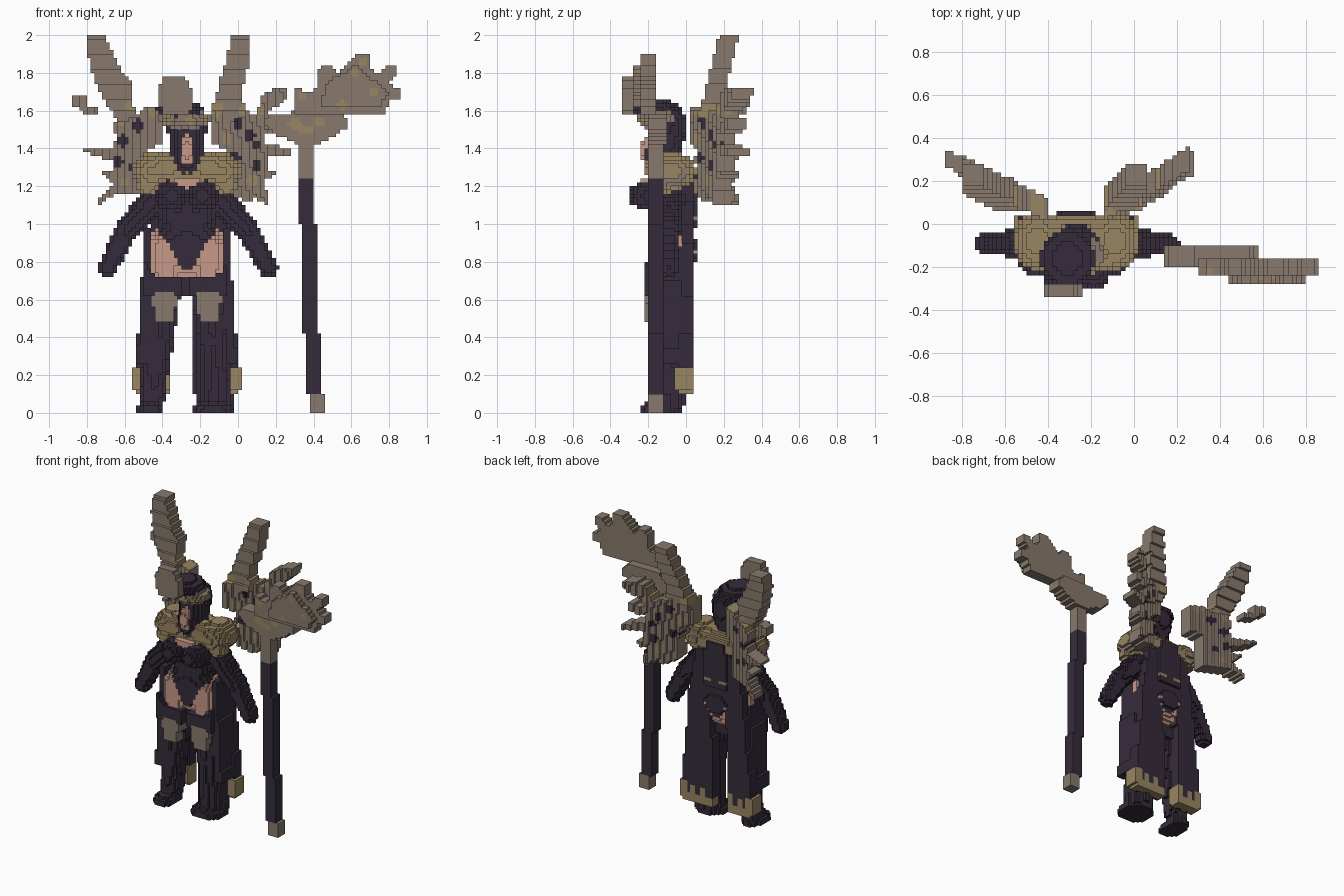
import bpy
import math
from mathutils import Vector

if "Cube" in bpy.data.objects:
    bpy.data.objects.remove(bpy.data.objects["Cube"], do_unlink=True)

V = 0.02      # block size
cells = {}    # (i, j, k) -> (part, colour)


def linear(c):
    return c / 12.92 if c <= 0.04045 else ((c + 0.055) / 1.055) ** 2.4


def material(name, rgb):
    col = [linear(c / 255) for c in rgb] + [1]
    m = bpy.data.materials.new(name)
    m.use_nodes = True
    m.diffuse_color = col
    bsdf = m.node_tree.nodes["Principled BSDF"]
    bsdf.inputs["Base Color"].default_value = col
    bsdf.inputs["Roughness"].default_value = 0.8
    return m


MATS = {
    "dark": material("dark plum cloth", (53, 43, 58)),
    "taupe": material("taupe bone", (135, 121, 109)),
    "gold": material("dull gold", (153, 134, 99)),
    "skin": material("skin", (198, 153, 136)),
}


# --- block stamping helpers ---
def stamp(part, colour, lo, hi, inside, paint=False):
    """Fill blocks whose centre passes the test; paint only recolours."""
    r = [range(math.floor(a / V) - 1, math.ceil(b / V) + 1) for a, b in zip(lo, hi)]
    for i in r[0]:
        for j in r[1]:
            for k in r[2]:
                if k < 0 or not inside((i + .5) * V, (j + .5) * V, (k + .5) * V):
                    continue
                key = (i, j, k)
                if not paint:
                    cells[key] = (part, colour)
                elif key in cells and cells[key][0] == part:
                    cells[key] = (part, colour)


def ball(part, colour, c, r, paint=False):
    stamp(part, colour, [a - b for a, b in zip(c, r)], [a + b for a, b in zip(c, r)],
          lambda *p: sum(((p[n] - c[n]) / r[n]) ** 2 for n in range(3)) <= 1, paint)


def limb(part, colour, a, b, ra, rb):
    a, b = Vector(a), Vector(b)
    d, m = b - a, max(ra, rb)

    def inside(*p):
        q = Vector(p) - a
        t = min(1, max(0, q.dot(d) / d.length_squared))
        return (q - d * t).length <= ra + (rb - ra) * t
    stamp(part, colour, [min(s, t) - m for s, t in zip(a, b)],
          [max(s, t) + m for s, t in zip(a, b)], inside)


def in_poly(x, z, pts):
    hit = False
    for (x1, z1), (x2, z2) in zip(pts, pts[1:] + pts[:1]):
        if (z1 > z) != (z2 > z) and x < x1 + (z - z1) * (x2 - x1) / (z2 - z1):
            hit = not hit
    return hit


def slab(part, colour, pts, y0, y1, shift=lambda x, z: 0, paint=False):
    """Front outline (x, z) given depth y0..y1, moved in y by shift(x, z)."""
    xs, zs = zip(*pts)
    ys = [y + shift(x, z) for y in (y0, y1) for x in (min(xs), max(xs))
          for z in (min(zs), max(zs))]
    stamp(part, colour, (min(xs), min(ys), min(zs)), (max(xs), max(ys), max(zs)),
          lambda x, y, z: y0 <= y - shift(x, z) <= y1 and in_poly(x, z, pts), paint)


def box(part, colour, x0, x1, y0, y1, z0, z1, paint=False):
    slab(part, colour, [(x0, z0), (x1, z0), (x1, z1), (x0, z1)], y0, y1, paint=paint)


# --- wings: slanted spiky lower slabs, tall feathers leaning back ---
def right_plane(x, z):
    return .165 - .50 * (x + .6)


def left_plane(x, z):
    return .135 + .55 * x + .08 * (z - 1.4)


def feather_plane(x, z):
    return .14 + .26 * (z - 1.65)


slab("right_wing", "taupe", [
    (-.65, 1.58), (-.52, 1.58), (-.50, 1.62), (-.39, 1.61), (-.40, 1.42), (-.48, 1.40),
    (-.48, 1.15), (-.58, 1.16), (-.65, 1.16), (-.74, 1.10), (-.75, 1.13), (-.66, 1.21),
    (-.72, 1.27), (-.66, 1.29), (-.66, 1.35), (-.72, 1.35), (-.82, 1.39), (-.81, 1.41),
    (-.66, 1.41), (-.64, 1.46), (-.67, 1.54), (-.62, 1.56)], -.055, .055, right_plane)
slab("right_wing", "taupe", [(-.87, 1.68), (-.82, 1.69), (-.79, 1.63), (-.73, 1.61),
                             (-.74, 1.59), (-.82, 1.59), (-.87, 1.63)],
     -.04, .04, right_plane)
slab("left_wing", "taupe", [
    (.04, 1.60), (.10, 1.58), (.13, 1.68), (.22, 1.73), (.26, 1.71), (.25, 1.66),
    (.17, 1.60), (.14, 1.53), (.24, 1.56), (.24, 1.50), (.15, 1.47), (.14, 1.42),
    (.29, 1.40), (.29, 1.37), (.16, 1.36), (.15, 1.28), (.21, 1.27), (.14, 1.23),
    (.16, 1.14), (.15, 1.10), (.09, 1.14), (.04, 1.11), (-.03, 1.16), (-.06, 1.40),
    (-.13, 1.42), (-.14, 1.60)], -.055, .055, left_plane)
slab("right_feather", "taupe", [
    (-.79, 2.01), (-.71, 2.01), (-.62, 1.82), (-.56, 1.74), (-.57, 1.66), (-.52, 1.56),
    (-.63, 1.54), (-.68, 1.61), (-.76, 1.76), (-.79, 1.88)], -.055, .05, feather_plane)
slab("left_feather", "taupe", [
    (-.03, 2.01), (.05, 2.01), (.07, 1.90), (.04, 1.78), (.02, 1.68), (.05, 1.56),
    (-.12, 1.52), (-.14, 1.60), (-.11, 1.70), (-.06, 1.88)], -.055, .05, feather_plane)
WING_SPOTS = {
    ("right_wing", "dark"): [(-.53, 1.52), (-.61, 1.44), (-.63, 1.33), (-.56, 1.30)],
    ("left_wing", "dark"): [(0, 1.53), (.06, 1.47), (.10, 1.42), (.10, 1.31), (-.02, 1.35)],
    ("right_wing", "gold"): [(-.60, 1.22), (-.45, 1.60), (-.62, 1.55)],
    ("left_wing", "gold"): [(-.11, 1.60), (.07, 1.23), (.12, 1.60), (-.06, 1.45)],
    ("right_feather", "dark"): [(-.54, 1.53)],
    ("left_feather", "dark"): [(0, 1.53)],
    ("right_feather", "gold"): [(-.57, 1.62)],
    ("left_feather", "gold"): [(-.11, 1.61), (.03, 1.60)],
}
PLANES = {"right_wing": right_plane, "left_wing": left_plane}
for (wing, colour), spots in WING_SPOTS.items():
    plane = PLANES.get(wing, feather_plane)
    for x, z in spots:
        ball(wing, colour, (x, plane(x, z), z), (.032, .09, .034), True)

# --- torso and bust ---
limb("torso", "dark", (-.33, -.08, 1.19), (-.31, -.08, .96), .125, .10)
limb("torso", "dark", (-.21, -.08, 1.19), (-.23, -.08, .96), .125, .10)
for x in (-.35, -.19):
    ball("bust", "dark", (x, -.20, 1.15), (.085, .105, .08))

# --- hips: bare skin with a cut-high leotard ---
ball("hips", "skin", (-.27, -.075, .86), (.215, .135, .18))

# --- legs: bare upper thighs, stockings, boots and knee guards ---
for side, hip, foot, s, ankle, sole in (("right", -.39, -.455, -1, .065, .075),
                                        ("left", -.155, -.12, 1, .095, .115)):
    thigh, leg, knee = side + "_thigh", side + "_leg", (hip + foot) / 2
    limb(thigh, "skin", (hip, -.11, .86), (hip, -.11, .74), .10, .09)
    limb(leg, "dark", (hip, -.11, .64), (knee, -.11, .38), .085, .08)
    limb(leg, "dark", (knee, -.11, .38), (foot, -.10, .06), .08, ankle)
    slab(leg, "dark", [(hip - s * .10, .63), (hip - s * .10, .71), (hip + s * .03, .72),
                       (hip + s * .07, .75), (hip + s * .10, .80), (hip + s * .10, .63)],
         -.215, -.02)
    ball(side + "_boot", "dark", (foot - .01, -.135, .015), (sole, .115, .05))
    slab(side + "_knee_guard", "taupe", [
        (hip - .07, .62), (hip - .05, .49), (hip + .05, .49), (hip + .07, .62),
        (hip + .03, .645), (hip - .04, .645)], -.215, -.12)
box("stocking_join", "dark", -.34, -.20, -.15, -.03, .62, .72)
for part in ("hips", "right_thigh", "left_thigh"):
    slab(part, "dark", [(-.45, 1.06), (-.09, 1.06), (-.12, .96), (-.17, .90), (-.22, .80),
                        (-.25, .76), (-.29, .76), (-.32, .80), (-.37, .90), (-.42, .96)],
         -.3, .1, paint=True)

# --- arms ---
for side, s in (("right", -1), ("left", 1)):
    limb(side + "_arm", "dark", (-.27 + s * .17, -.08, 1.13),
         (-.27 + s * .32, -.09, .97), .075, .062)
    limb(side + "_arm", "dark", (-.27 + s * .32, -.09, .97),
         (-.265 + s * .425, -.09, .77), .062, .05)

# --- long split coat with gold hems ---
slab("coat_back", "dark", [(-.44, 1.22), (-.10, 1.22), (-.06, .84), (-.20, .84),
                           (-.27, .88), (-.34, .84), (-.48, .84)], -.03, .045)
box("coat_back", "dark", -.36, -.18, 0, .065, .98, 1.24)
for x, z in [(-.40, .98), (-.33, 1.03), (-.21, 1.03), (-.14, .98)]:
    ball("coat_back", "gold", (x, .05, z), (.025, .04, .02), True)
TAILS = {"right": [(-.45, 1.1), (-.34, .9), (-.355, .6), (-.37, .10), (-.53, .10),
                   (-.53, .42), (-.50, .62), (-.485, .9)],
         "left": [(-.09, 1.1), (-.20, .9), (-.23, .6), (-.235, .10), (0, .10),
                  (-.01, .42), (-.03, .62), (-.05, .9)]}
for (side, pts), s in zip(TAILS.items(), (-1, 1)):
    tail = side + "_coat_tail"
    edge = -.485 if s < 0 else -.055
    slab(tail, "dark", pts, -.04, .045)
    slab(tail, "dark", [(edge - s * .03, .98), (edge + s * .01, .98), (edge + s * .05, .26),
                        (edge - s * .01, .26)], -.17, -.03)
    box(tail, "skin", -.6, .1, -.065, -.025, .89, .97, True)
    box(tail, "gold", -.6, .1, -.02, .1, 0, .16, True)
    for n in range(3):
        x = edge + s * .04 - s * n * .07
        box(tail, "gold", x - .02, x + .02, -.04, .1, 0, .23, True)
    x = edge + s * .035
    box(tail, "gold", x - .03, x + .03, -.05, .04, .12, .24)
box("right_coat_tail", "gold", -.40, -.36, -.05, .04, .12, .24)

# --- gold mantle over the shoulders, bare throat ---
ball("mantle", "gold", (-.27, -.08, 1.27), (.25, .13, .10))
for s in (-1, 1):
    ball("mantle", "gold", (-.27 + s * .18, -.08, 1.28), (.11, .135, .10))
    ball("mantle", "gold", (-.27 + s * .11, -.15, 1.30), (.10, .075, .075))
    ball("mantle", "gold", (-.27 + s * .21, -.13, 1.20), (.06, .06, .05))
    box("mantle", "taupe", -.27 + s * .26 - .02, -.27 + s * .26 + .02, -.14, 0, 1.2, 1.3, True)
    box("mantle", "taupe", -.27 + s * .18 - .02, -.27 + s * .18 + .02, 0, .1, 1.24, 1.34, True)
box("collar_back", "dark", -.35, -.19, 0, .065, 1.18, 1.30)
slab("throat", "skin", [(-.35, 1.245), (-.19, 1.245), (-.23, 1.19), (-.31, 1.19)], -.23, -.10)

# --- hooded head with brow band, cap and crest ---
limb("hood", "dark", (-.27, -.10, 1.52), (-.27, -.12, 1.34), .105, .085)
ball("hood", "dark", (-.27, -.15, 1.36), (.075, .075, .12))
ball("face", "skin", (-.27, -.19, 1.39), (.037, .05, .085))
ball("brow_band", "taupe", (-.28, -.145, 1.555), (.14, .115, .055))
for x in (-.25, -.17, -.38):
    ball("brow_band", "gold", (x, -.23, 1.55), (.028, .08, .028), True)
ball("cap", "dark", (-.31, -.16, 1.61), (.125, .135, .05))
slab("crest", "taupe", [(-.43, 1.70), (-.40, 1.77), (-.34, 1.785), (-.27, 1.77), (-.24, 1.70),
                        (-.25, 1.59), (-.40, 1.59)], -.345, -.275)

# --- staff ---
for x, z0, z1, c in [(.42, 0, .10, "taupe"), (.40, .10, .43, "dark"), (.38, .43, 1.0, "dark"),
                     (.36, 1.0, 1.25, "dark"), (.36, 1.25, 1.46, "taupe")]:
    box("staff", c, x - .039, x + .039, -.195, -.115, z0, z1)
slab("staff_head", "taupe", [
    (.13, 1.54), (.17, 1.57), (.27, 1.58), (.30, 1.61), (.50, 1.61), (.58, 1.56), (.58, 1.51),
    (.50, 1.46), (.42, 1.42), (.32, 1.42), (.21, 1.47)], -.19, -.11)
slab("staff_plume", "taupe", [
    (.30, 1.58), (.30, 1.72), (.38, 1.70), (.43, 1.73), (.43, 1.82), (.48, 1.85), (.52, 1.80),
    (.57, 1.84), (.62, 1.90), (.69, 1.90), (.70, 1.82), (.74, 1.79), (.79, 1.84), (.85, 1.84),
    (.84, 1.78), (.80, 1.75), (.82, 1.72), (.87, 1.72), (.86, 1.67), (.80, 1.66), (.78, 1.59)],
    -.24, -.17)
slab("staff_plume", "taupe", [(.44, 1.62), (.46, 1.74), (.62, 1.84), (.72, 1.76), (.80, 1.70),
                              (.74, 1.61)], -.28, -.23)
for x, z in [(.36, 1.50), (.30, 1.53), (.43, 1.54)]:
    ball("staff_head", "gold", (x, -.19, z), (.035, .03, .025), True)
for x, z in [(.55, 1.63), (.62, 1.80), (.66, 1.86), (.34, 1.68), (.72, 1.70)]:
    ball("staff_plume", "gold", (x, -.25, z), (.035, .06, .025), True)

# --- turn each part's exposed block sides into a mesh ---
SIDES = []
for axis in range(3):
    u, w = (axis + 1) % 3, (axis + 2) % 3
    for s in (0, 1):
        step = [0, 0, 0]
        step[axis] = 2 * s - 1
        quad = []
        for a, b in ((0, 0), (1, 0), (1, 1), (0, 1)):
            p = [0, 0, 0]
            p[axis], p[u], p[w] = s, a, b
            quad.append(p)
        SIDES.append((step, quad if s else quad[::-1]))

parts = {}
for key, (part, colour) in cells.items():
    parts.setdefault(part, []).append((key, colour))
for part, blocks in parts.items():
    verts, faces, tints = {}, [], []
    used = sorted({c for _, c in blocks})
    for key, colour in blocks:
        for step, quad in SIDES:
            if tuple(a + b for a, b in zip(key, step)) in cells:
                continue
            corners = [tuple(a + b for a, b in zip(key, p)) for p in quad]
            faces.append([verts.setdefault(c, len(verts)) for c in corners])
            tints.append(used.index(colour))
    if not faces:
        continue
    mesh = bpy.data.meshes.new(part)
    mesh.from_pydata([[a * V for a in c] for c in verts], [], faces)
    for c in used:
        mesh.materials.append(MATS[c])
    mesh.polygons.foreach_set("material_index", tints)
    mesh.update()
    bpy.context.collection.objects.link(bpy.data.objects.new(part, mesh))
